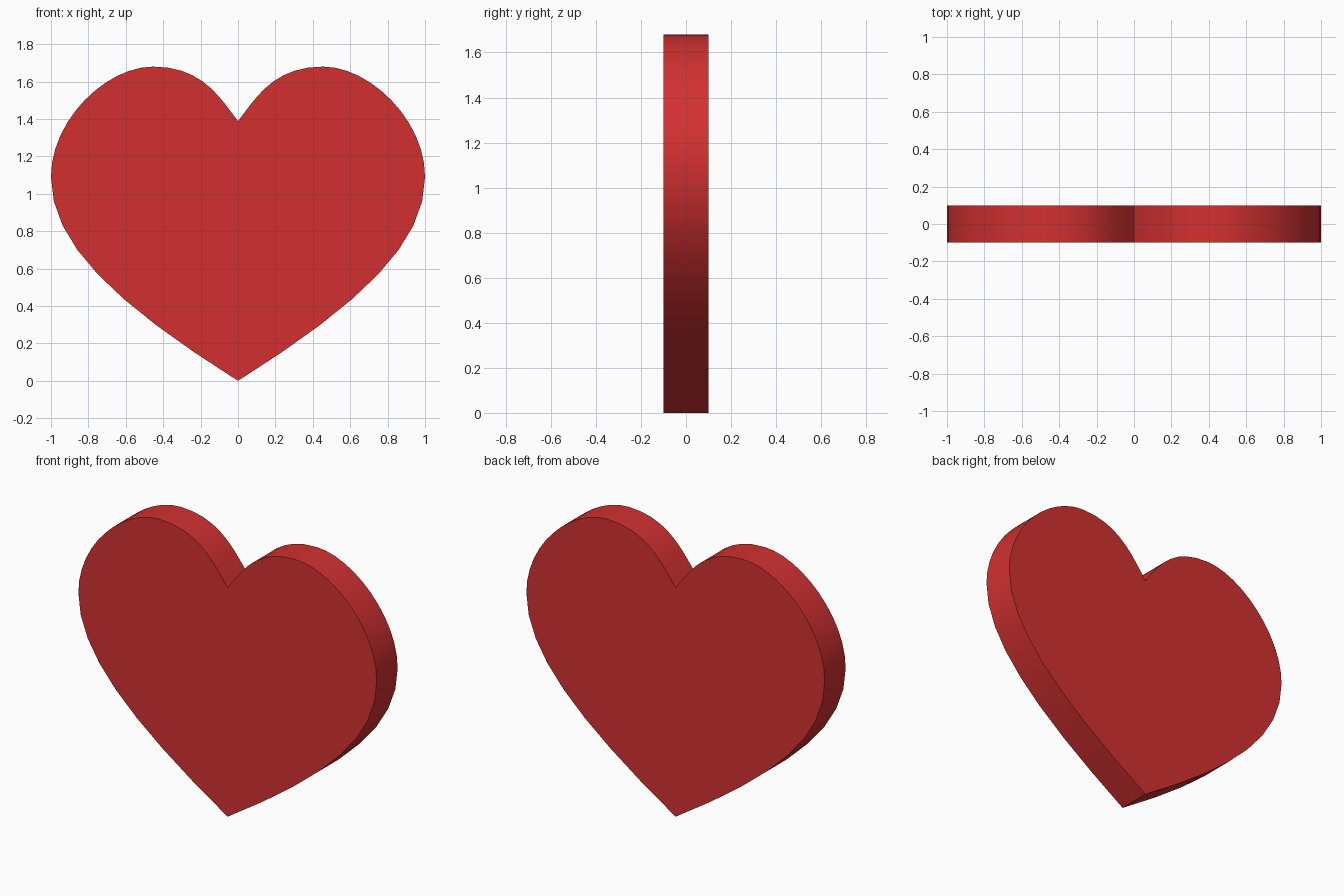
import bpy, bmesh
from mathutils import Vector
from mathutils.geometry import interpolate_bezier

if "Cube" in bpy.data.objects:
    bpy.data.objects.remove(bpy.data.objects["Cube"])

DEPTH = 0.2

# Right half of the outline as Bezier pieces: tip, widest side, lobe top, notch
PIECES = [
    ((0, 0), (0.667, 0.42), (1, 0.737), (1, 1.09), 9),
    ((1, 1.09), (1, 1.397), (0.702, 1.68), (0.455, 1.68), 13),
    ((0.455, 1.68), (0.195, 1.68), (0.10, 1.521), (0, 1.388), 10),
]
right = []
for p0, h0, h1, p1, n in PIECES:
    pts = interpolate_bezier(*[Vector((x, 0, z)) for x, z in (p0, h0, h1, p1)], n)
    right += pts[:-1]
right.append(Vector((0, 0, 1.388)))

# Mirror to the left half, leaving out the shared tip and notch
left = [Vector((-p.x, 0, p.z)) for p in reversed(right[1:-1])]

# Front face, extruded to the back
bm = bmesh.new()
face = bm.faces.new([bm.verts.new((p.x, -DEPTH / 2, p.z)) for p in right + left])
ext = bmesh.ops.extrude_face_region(bm, geom=[face], use_keep_orig=True)
back = [g for g in ext["geom"] if isinstance(g, bmesh.types.BMVert)]
bmesh.ops.translate(bm, verts=back, vec=(0, DEPTH, 0))
bmesh.ops.recalc_face_normals(bm, faces=bm.faces)
mesh = bpy.data.meshes.new("heart")
bm.to_mesh(mesh)
bm.free()

heart = bpy.data.objects.new("heart", mesh)
bpy.context.collection.objects.link(heart)

# Red material
red = bpy.data.materials.new("red")
red.diffuse_color = (0.65, 0.03, 0.03, 1)
red.use_nodes = True
red.node_tree.nodes["Principled BSDF"].inputs["Base Color"].default_value = red.diffuse_color
mesh.materials.append(red)

# Smooth rim, sharp front and back edges
bpy.context.view_layer.objects.active = heart
heart.select_set(True)
bpy.ops.object.shade_smooth_by_angle(angle=0.6)
